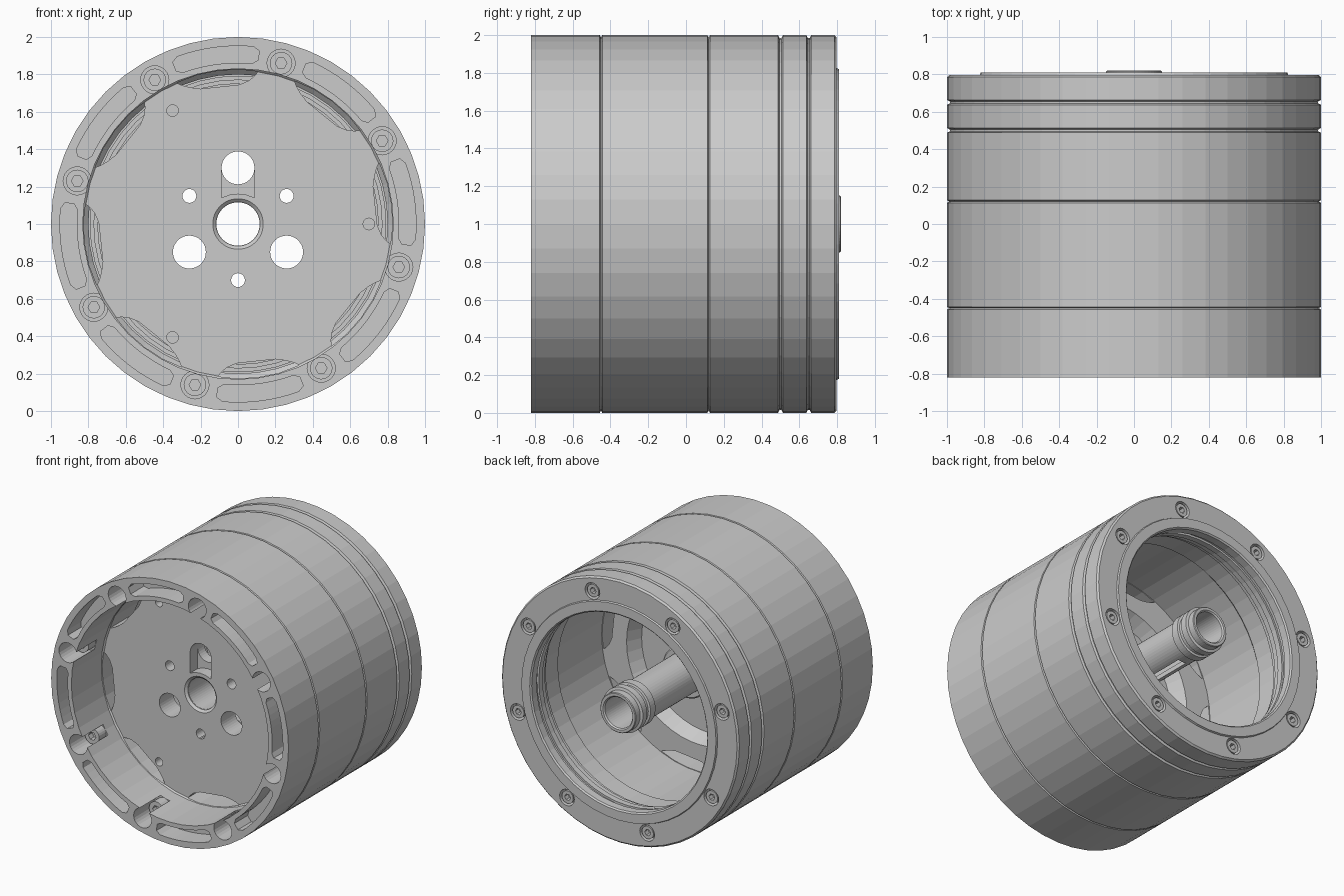
import bpy, bmesh
from math import sin, cos, pi, radians

if "Cube" in bpy.data.objects:
    bpy.data.objects.remove(bpy.data.objects["Cube"])

SIDES = 48


def finish(name, bm):
    bmesh.ops.recalc_face_normals(bm, faces=bm.faces)
    me = bpy.data.meshes.new(name)
    bm.to_mesh(me)
    bm.free()
    ob = bpy.data.objects.new(name, me)
    bpy.context.collection.objects.link(ob)
    return ob


def lathe(name, profile, n=SIDES):
    """Spin a closed (radius, y) profile about the main axis."""
    bm = bmesh.new()
    rings = [[bm.verts.new((r * cos(2 * pi * i / n), y, 1 + r * sin(2 * pi * i / n)))
              for i in range(n)] for r, y in profile]
    for k, a in enumerate(rings):
        b = rings[(k + 1) % len(rings)]
        for i in range(n):
            j = (i + 1) % n
            bm.faces.new((a[i], a[j], b[j], b[i]))
    return finish(name, bm)


def prisms(name, items):
    """Extrude (outline, y0, y1) items along y into one object."""
    bm = bmesh.new()
    for pts, y0, y1 in items:
        a = [bm.verts.new((x, y0, z)) for x, z in pts]
        b = [bm.verts.new((x, y1, z)) for x, z in pts]
        bm.faces.new(a)
        bm.faces.new(b)
        for i in range(len(a)):
            j = (i + 1) % len(a)
            bm.faces.new((a[i], a[j], b[j], b[i]))
    return finish(name, bm)


def cut(target, items):
    cutter = prisms("cutter", items)
    cutter.hide_render = True
    m = target.modifiers.new("cut", 'BOOLEAN')
    m.operation, m.solver, m.object = 'DIFFERENCE', 'EXACT', cutter
    bpy.context.view_layer.objects.active = target
    bpy.ops.object.modifier_apply(modifier=m.name)
    bpy.data.objects.remove(cutter)


def polar(r, deg):
    return (r * cos(radians(deg)), 1 + r * sin(radians(deg)))


def circle(c, r, n=24):
    return [(c[0] + r * cos(2 * pi * i / n), c[1] + r * sin(2 * pi * i / n)) for i in range(n)]


def box(x0, x1, z0, z1):
    return [(x0, z0), (x1, z0), (x1, z1), (x0, z1)]


def arc_slot(mid, half, r0, r1, c=2.0, d=0.02):
    """Curved slot with clipped corners."""
    steps = [-half + c + (2 * half - 2 * c) * i / 8 for i in range(9)]
    outer = [polar(r1, mid + s) for s in steps]
    inner = [polar(r0, mid + s) for s in reversed(steps)]
    return (outer + [polar(r1 - d, mid + half), polar(r0 + d, mid + half)]
            + inner + [polar(r0 + d, mid - half), polar(r1 - d, mid - half)])


bolt_angles = [75 + 45 * k for k in range(8)]
slot_angles = [97.5 + 45 * k for k in range(8)]

# front housing: outer rim with recessed mounting plate
front = lathe("front_housing", [
    (.118, -.435), (.135, -.45), (.82, -.45), (.83, -.46), (.83, -.82), (1, -.82),
    (1, -.457), (.988, -.45), (.83, -.45), (.83, -.17), (.62, -.17), (.57, -.28), (.118, -.28)])

# rim slots and bolt wells that open towards the centre
cut(front, [(arc_slot(a, 14.5, .862, .952), -.9, -.66) for a in slot_angles])
cut(front, [(circle(polar(.89, a), .075), -.9, -.57) for a in bolt_angles])

# kidney openings around the plate edge
lobe = [(-15, .822), (-14, .80), (-12, .77), (-8, .745), (0, .74), (8, .75),
        (12, .775), (14.5, .80), (16, .822), (8, .826), (0, .826), (-8, .826)]
cut(front, [([polar(r, a + d) for d, r in lobe], -.5, -.1) for a in slot_angles])

# plate holes: large, small, blind, and the cable pocket
holes = [(circle(polar(.30, a), .088, 32), -.6, 0) for a in (90, 210, 330)]
holes += [(circle(polar(.30, a), .037), -.6, 0) for a in (30, 150, 270)]
holes += [(circle(polar(.70, a), .031), -.6, -.36) for a in (0, 120, 240)]
cut(front, holes)
pocket = box(-.088, .088, 1.30, 1.301)[2:] + [(-.088, 1.14), (-.045, 1.157), (0, 1.162),
                                             (.045, 1.157), (.088, 1.14)]
cut(front, [(pocket, -.6, -.36)])

# middle and rear housing sleeves with fine seam grooves
lathe("middle_housing", [(.83, -.45), (.988, -.45), (1, -.443), (1, .113), (.988, .12), (.83, .12)])
lathe("rear_housing", [(.83, .12), (.988, .12), (1, .127), (1, .488), (.985, .495),
                       (.985, .505), (.80, .505), (.80, .40), (.83, .37)])
lathe("spacer_ring", [(.80, .505), (.985, .505), (1, .513), (1, .637), (.985, .645),
                      (.985, .655), (.77, .655), (.77, .60), (.79, .60), (.79, .56), (.80, .56)])

# back cover with raised inner lip
cover = lathe("back_cover", [
    (.77, .655), (.985, .655), (1, .663), (1, .785), (.988, .797), (.825, .797), (.82, .81),
    (.75, .81), (.74, .80), (.74, .74), (.765, .74), (.765, .70), (.75, .70), (.75, .655)])
cut(cover, [(circle(polar(.89, a), .062), .73, .9) for a in bolt_angles])

# hex socket screws, front and back
for name, r, y0, y1, s0, s1 in (("front_screws", .06, -.655, -.56, -.7, -.61),
                                ("back_screws", .048, .72, .79, .75, .85)):
    screws = prisms(name, [(circle(polar(.89, a), r), y0, y1) for a in bolt_angles])
    cut(screws, [(circle(polar(.89, a), r * .52, 6), s0, s1) for a in bolt_angles])

# hollow centre shaft with boss and collars
shaft = lathe("centre_shaft", [
    (.116, -.43), (.13, -.43), (.13, -.29), (.195, -.29), (.195, 0), (.185, .01), (.15, .01),
    (.15, .60), (.17, .61), (.17, .67), (.155, .675), (.155, .705), (.17, .71), (.17, .76),
    (.15, .765), (.15, .815), (.145, .82), (.125, .82), (.116, .81)])
slot = bmesh.new()
bmesh.ops.create_cube(slot, size=1)
for v in slot.verts:
    v.co = (v.co.x * .07, .30 + v.co.y * .45, .86 + v.co.z * .12)
slot.free()
cut(shaft, [(box(-.035, .035, .8, .92), .07, .52)])
